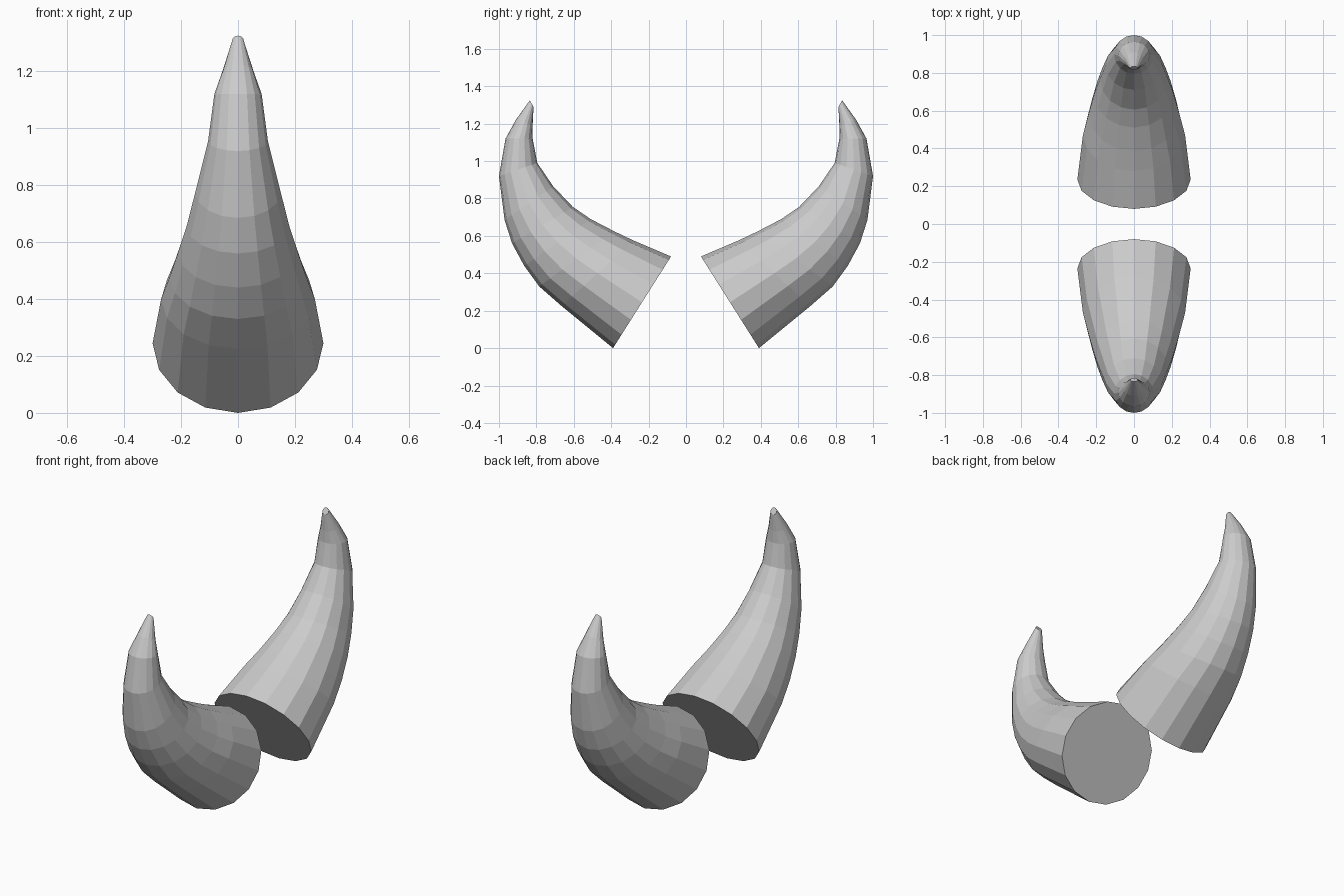
import bpy, bmesh, math
from mathutils import Vector

cube = bpy.data.objects.get("Cube")
if cube:
    bpy.data.objects.remove(cube)

SIDES = 16

# Horn rings from base to tip: outer (y, z), inner (y, z), half width
RINGS = [
    ((0.39, 0.0), (0.08, 0.49), 0.30),
    ((0.665, 0.225), (0.28, 0.575), 0.27),
    ((0.785, 0.33), (0.385, 0.625), 0.24),
    ((0.865, 0.44), (0.51, 0.69), 0.21),
    ((0.93, 0.56), (0.605, 0.755), 0.18),
    ((0.97, 0.685), (0.71, 0.865), 0.15),
    ((1.0, 0.92), (0.795, 0.99), 0.105),
    ((0.965, 1.12), (0.82, 1.12), 0.083),
    ((0.91, 1.22), (0.82, 1.19), 0.053),
    ((0.835, 1.325), (0.815, 1.29), 0.02),
]

horn_grey = bpy.data.materials.new("horn_grey")
horn_grey.use_nodes = True
colour = (0.6, 0.6, 0.6, 1)
horn_grey.diffuse_color = colour
horn_grey.node_tree.nodes["Principled BSDF"].inputs["Base Color"].default_value = colour


def make_horn(name, side):
    """Loft a capped, flat-shaded horn; side is the sign of y it curves towards."""
    bm = bmesh.new()
    loops = []
    for outer, inner, width in RINGS:
        outer, inner = Vector((0, *outer)), Vector((0, *inner))
        centre, arm = (outer + inner) / 2, (outer - inner) / 2
        loop = []
        for i in range(SIDES):
            a = math.tau * i / SIDES
            p = centre + arm * math.cos(a) + Vector((width * math.sin(a), 0, 0))
            loop.append(bm.verts.new((p.x, side * p.y, p.z)))
        loops.append(loop)
    # Side walls
    for low, high in zip(loops, loops[1:]):
        for i in range(SIDES):
            j = (i + 1) % SIDES
            bm.faces.new((low[i], low[j], high[j], high[i]))
    # Base and tip caps
    bm.faces.new(loops[0])
    bm.faces.new(loops[-1])
    bmesh.ops.recalc_face_normals(bm, faces=bm.faces)
    mesh = bpy.data.meshes.new(name)
    bm.to_mesh(mesh)
    bm.free()
    mesh.materials.append(horn_grey)
    bpy.context.collection.objects.link(bpy.data.objects.new(name, mesh))


make_horn("front_horn", -1)
make_horn("back_horn", 1)
